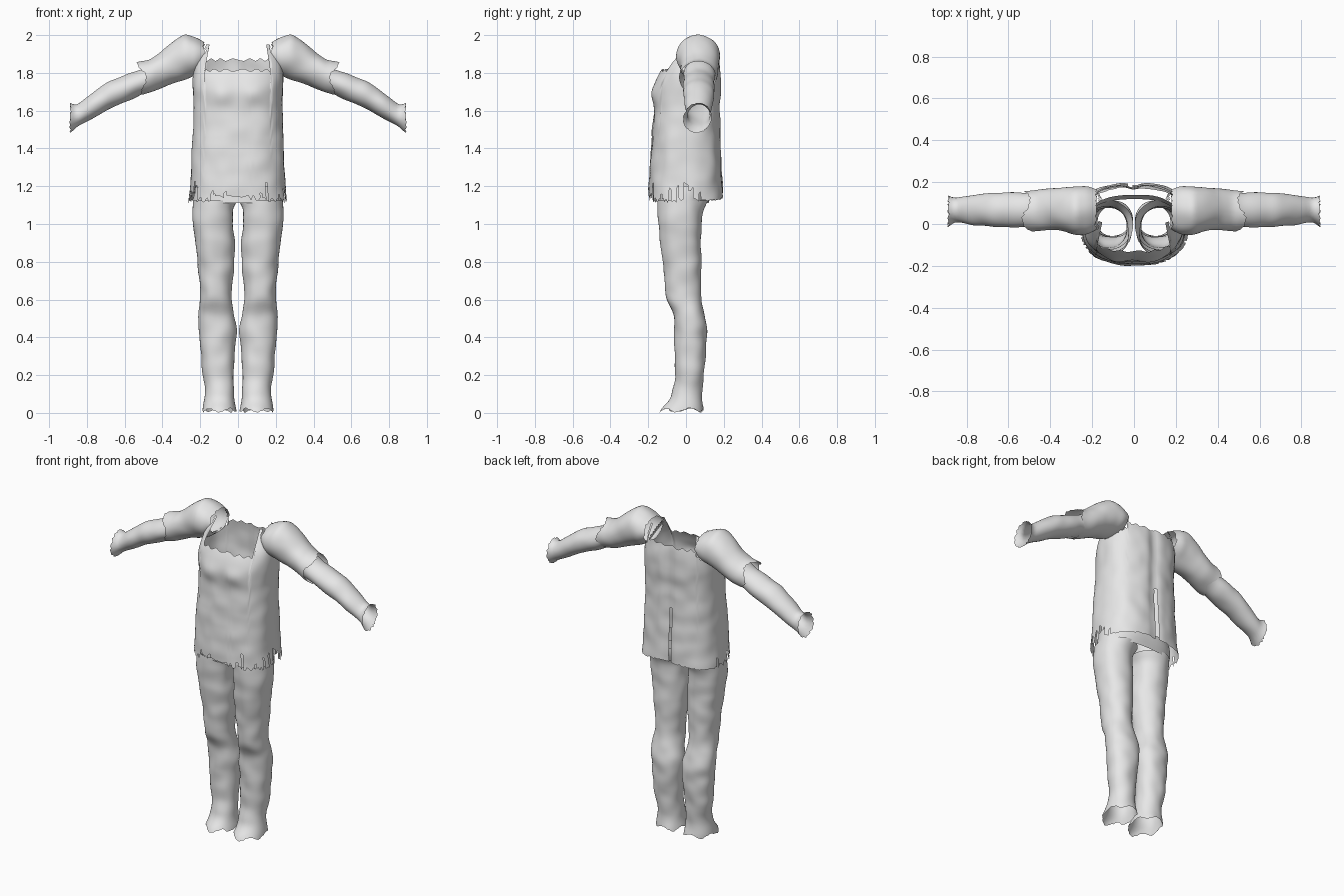
import bpy, bmesh, math, random
from mathutils import Vector, noise

random.seed(4)
if "Cube" in bpy.data.objects:
    bpy.data.objects.remove(bpy.data.objects["Cube"])

# One pale cloth colour for every garment
cloth = bpy.data.materials.new("pale grey cloth")
cloth.use_nodes = True
cloth.diffuse_color = (0.8, 0.8, 0.8, 1)
cloth.node_tree.nodes["Principled BSDF"].inputs["Base Color"].default_value = (0.8, 0.8, 0.8, 1)


def sample(table, s):
    """Linear lookup of a section (low, high, low, high) along the axis."""
    if s <= table[0][0]:
        return table[0][1:]
    for a, b in zip(table, table[1:]):
        if s <= b[0]:
            f = (s - a[0]) / (b[0] - a[0])
            return [p + (q - p) * f for p, q in zip(a[1:], b[1:])]
    return table[-1][1:]


def section(table, s, blur):
    """Lookup averaged over a short span, which rounds the profile."""
    picks = [sample(table, s + blur * k) for k in (-1, -0.5, 0, 0.5, 1)]
    return [sum(p) / len(picks) for p in zip(*picks)]


def power(v, e):
    return math.copysign(abs(v) ** e, v)


def garment(name, axis, table, start, end, cols, rows, square=1.0, blur=0.02,
            wobble=0.006, shape=None, skip=None, mirror=False):
    """Open cloth tube lofted along axis x or z between two ragged edges."""
    bm = bmesh.new()
    grid = []
    for j in range(rows + 1):
        ring = []
        for i in range(cols):
            a = math.tau * (i + 0.5) / cols
            s = start[i] + (end[i] - start[i]) * j / rows
            p0, p1, q0, q1 = section(table, s, blur)
            p = (p0 + p1) / 2 + (p1 - p0) / 2 * power(math.cos(a), square)
            q = (q0 + q1) / 2 + (q1 - q0) / 2 * power(math.sin(a), square)
            co = Vector((p, q, s)) if axis == "z" else Vector((s, q, p))
            fold = noise.noise(co * 11) * wobble
            side = Vector((math.cos(a), math.sin(a), 0))
            co += fold * (side if axis == "z" else Vector((0, side.y, side.x)))
            ring.append(bm.verts.new(shape(co) if shape else co))
        grid.append(ring)
    for j in range(rows):
        for i in range(cols):
            k = (i + 1) % cols
            quad = (grid[j][i], grid[j][k], grid[j + 1][k], grid[j + 1][i])
            centre = sum((v.co for v in quad), Vector()) / 4
            if not (skip and skip(i, centre)):
                bm.faces.new(quad)
    bmesh.ops.delete(bm, geom=[v for v in bm.verts if not v.link_faces], context="VERTS")
    bmesh.ops.recalc_face_normals(bm, faces=bm.faces)
    mesh = bpy.data.meshes.new(name)
    bm.to_mesh(mesh)
    bm.free()
    obj = bpy.data.objects.new(name, mesh)
    bpy.context.collection.objects.link(obj)
    mesh.materials.append(cloth)
    for f in mesh.polygons:
        f.use_smooth = True
    if mirror:
        obj.modifiers.new("both sides", "MIRROR")
    return obj


def ragged(cols, base, amount):
    """Torn edge: one axis position per column."""
    return [base + random.uniform(-amount, amount) for _ in range(cols)]


def angles(cols):
    return [math.tau * (i + 0.5) / cols for i in range(cols)]


# Tunic: rows are height, left, right, front, back
TUNIC = [
    (1.10, -.265, .265, -.20, .20), (1.20, -.25, .25, -.197, .195),
    (1.40, -.243, .243, -.185, .185), (1.62, -.235, .235, -.168, .18),
    (1.72, -.24, .24, -.165, .185), (1.78, -.24, .24, -.15, .185),
    (1.83, -.235, .235, -.125, .18), (1.90, -.22, .22, -.06, .168),
    (1.97, -.19, .19, .01, .12)]
COLS = 129
hem, rim, slits = [], [], {}
for i, a in enumerate(angles(COLS)):
    front = math.sin(a) < 0.3
    hem.append(1.125 + random.uniform(-.015, .015) * (1 if front else 0.3)
               + 0.015 * abs(math.sin(a)) ** 6)
    if abs(math.cos(a)) > 0.68:
        rim.append(1.95)
    else:
        scallop = 0.007 * math.sin(a * 24)
        rim.append((1.815 if math.sin(a) < 0 else 1.87) + scallop)
    if front and random.random() < 0.22:
        slits[i] = random.uniform(1.15, 1.22)
slits[COLS // 4] = 1.48


def bust(co):
    """Two soft swells at the chest and a shallow crease down the back."""
    if co.y < 0:
        d = ((abs(co.x) - 0.085) / 0.07) ** 2 + ((co.z - 1.69) / 0.055) ** 2
        co.y -= 0.02 * math.exp(-d)
    else:
        co.y -= 0.012 * math.exp(-(co.x / 0.03) ** 2)
    return co


def tunic_gap(i, c):
    """Hem slits, back vent and armholes."""
    armhole = ((c.y - 0.065) / 0.09) ** 2 + ((c.z - 1.88) / 0.085) ** 2 < 1
    return c.z < slits.get(i, 0) or (abs(c.x) > 0.17 and armhole)


garment("tunic", "z", TUNIC, hem, rim, COLS, 56, square=0.78,
        shape=bust, skip=tunic_gap)

# Short sleeves: rows are distance out, bottom, top, front, back
SLEEVE = [
    (.17, 1.83, 1.955, -.02, .16), (.22, 1.79, 1.985, -.05, .18),
    (.28, 1.765, 2.005, -.05, .18), (.34, 1.745, 1.97, -.035, .175),
    (.42, 1.715, 1.90, -.03, .17), (.47, 1.695, 1.865, -.035, .16),
    (.50, 1.685, 1.865, -.04, .16), (.53, 1.675, 1.86, -.035, .16)]
N = 48
cuff = [.505 + .014 * math.cos(a) - .02 * math.sin(3 * a) + random.uniform(-.006, .006)
        for a in angles(N)]
garment("short_sleeves", "x", SLEEVE, ragged(N, .18, .006), cuff, N, 26,
        blur=0.015, mirror=True)

# Long undersleeves with a flared wrist
ARM = [
    (.42, 1.72, 1.87, -.015, .155), (.50, 1.69, 1.825, -.015, .15),
    (.60, 1.645, 1.785, -.015, .152), (.68, 1.61, 1.755, -.012, .148),
    (.76, 1.565, 1.705, -.005, .14), (.82, 1.53, 1.655, .005, .13),
    (.86, 1.505, 1.625, .008, .125), (.89, 1.475, 1.645, -.02, .14)]
garment("undersleeves", "x", ARM, ragged(N, .43, 0), ragged(N, .887, .005), N, 28,
        blur=0.015, mirror=True)

# Trouser legs: rows are height, inner, outer, front, back
LEG = [
    (0, .005, .19, -.14, .10), (.03, .012, .185, -.125, .09),
    (.07, .018, .175, -.085, .083), (.15, .022, .178, -.06, .088),
    (.25, .025, .187, -.06, .10), (.35, .018, .20, -.06, .107),
    (.45, .005, .212, -.06, .112), (.54, .025, .205, -.07, .095),
    (.60, .032, .198, -.108, .077), (.66, .03, .20, -.108, .078),
    (.80, .018, .215, -.122, .08), (.90, .015, .228, -.135, .078),
    (1.0, .025, .236, -.146, .08), (1.08, .025, .24, -.15, .09),
    (1.13, .002, .24, -.15, .12)]
trouser_hem = [.014 + .01 * math.sin(5 * a) + random.uniform(-.004, .004) for a in angles(N)]
garment("trouser_legs", "z", LEG, trouser_hem, ragged(N, 1.125, 0), N, 72,
        square=0.9, blur=0.025, wobble=0.008, mirror=True)

# Trouser seat hidden under the tunic
SEAT = [(1.10, -.238, .238, -.15, .115), (1.16, -.235, .235, -.148, .14),
        (1.22, -.225, .225, -.14, .14)]
garment("trouser_seat", "z", SEAT, ragged(N, 1.11, 0), ragged(N, 1.2, .004), N, 6,
        square=0.85, wobble=0.004)
